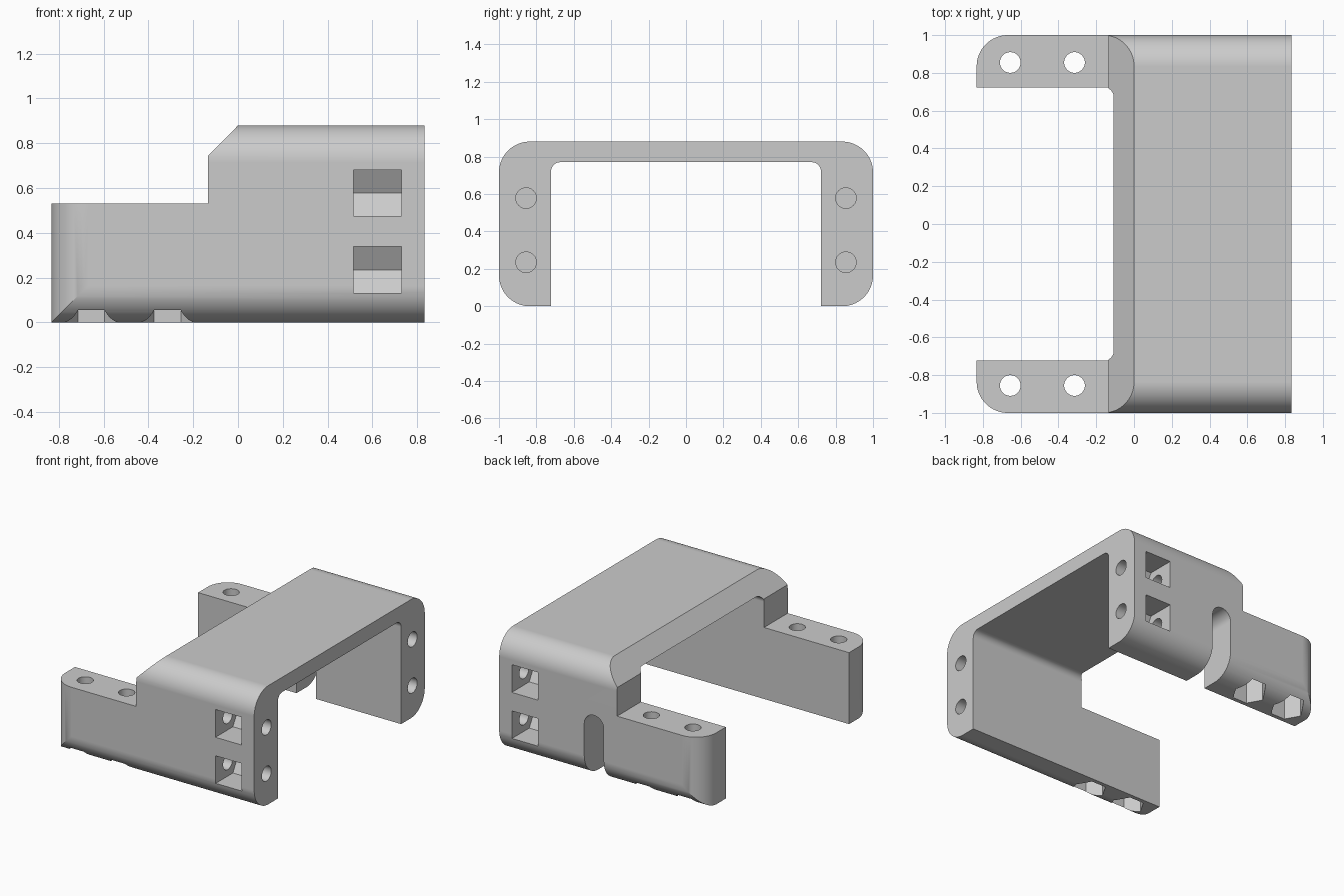
import bpy
import bmesh
import math
from mathutils import Vector

old = bpy.data.objects.get("Cube")
if old:
    bpy.data.objects.remove(old, do_unlink=True)

HALF_L = 0.833      # half length along x
TOP = 0.88          # overall height
INNER = 0.722       # inner face of the side walls
ROUND = 0.165       # outer corner radius
BOLT_Y = 0.855      # bolt line inside each wall
BOLT_R = 0.055
NUT_R = 0.119

grey = bpy.data.materials.new("light grey")
grey.use_nodes = True
COLOUR = (0.6, 0.6, 0.6, 1)
grey.diffuse_color = COLOUR
grey.node_tree.nodes["Principled BSDF"].inputs["Base Color"].default_value = COLOUR


def rounded(corners, steps=16):
    """Outline from (u, v, radius) corners, each right angle filleted by its radius."""
    out = []
    for i, (u, v, r) in enumerate(corners):
        p = Vector((u, v))
        if r == 0:
            out.append(p)
            continue
        a = (Vector(corners[i - 1][:2]) - p).normalized() * r
        b = (Vector(corners[(i + 1) % len(corners)][:2]) - p).normalized() * r
        centre = p + a + b
        for k in range(steps + 1):
            t = k / steps * math.pi / 2
            out.append(centre - b * math.cos(t) - a * math.sin(t))
    return out


def ring(u, v, r, n, turn=0.0):
    return [Vector((u + r * math.cos(turn + math.tau * k / n),
                    v + r * math.sin(turn + math.tau * k / n))) for k in range(n)]


def prism(name, outline, axis, lo, hi):
    """Extrude a flat outline along x, y or z."""
    place = {"x": lambda p, w: (w, p[0], p[1]),
             "y": lambda p, w: (p[0], w, p[1]),
             "z": lambda p, w: (p[0], p[1], w)}[axis]
    bm = bmesh.new()
    low = [bm.verts.new(place(p, lo)) for p in outline]
    high = [bm.verts.new(place(p, hi)) for p in outline]
    bm.faces.new(low)
    bm.faces.new(high)
    for i in range(len(outline)):
        bm.faces.new((low[i - 1], low[i], high[i], high[i - 1]))
    bmesh.ops.recalc_face_normals(bm, faces=bm.faces)
    mesh = bpy.data.meshes.new(name)
    bm.to_mesh(mesh)
    bm.free()
    mesh.materials.append(grey)
    obj = bpy.data.objects.new(name, mesh)
    bpy.context.collection.objects.link(obj)
    return obj


def combine(body, tool, operation):
    mod = body.modifiers.new(operation.lower(), "BOOLEAN")
    mod.operation = operation
    mod.solver = "EXACT"
    mod.object = tool
    bpy.context.view_layer.objects.active = body
    bpy.ops.object.modifier_apply(modifier=mod.name)
    bpy.data.objects.remove(tool, do_unlink=True)


# Arch section running the full length
section = rounded([(-1, 0, ROUND), (-1, TOP, ROUND), (1, TOP, ROUND), (1, 0, ROUND),
                   (INNER, 0, 0), (INNER, 0.77, 0.05), (-INNER, 0.77, 0.05), (-INNER, 0, 0)])
bracket = prism("bracket", section, "x", -1, HALF_L)

# Side outline: low arms, step and chamfered bridge
side = [(-1.2, -0.2), (1.2, -0.2), (1.2, 1.2), (0.315, 1.2),
        (-0.135, 0.742), (-0.135, 0.53), (-1.2, 0.53)]
combine(bracket, prism("side_outline", side, "y", -1.2, 1.2), "INTERSECT")

# Plan outline: rounded arm ends
plan = rounded([(-HALF_L, -1, ROUND), (1.2, -1, 0), (1.2, 1, 0), (-HALF_L, 1, ROUND)])
combine(bracket, prism("plan_outline", plan, "z", -0.2, 1.2), "INTERSECT")

for s in (-1, 1):
    y = s * BOLT_Y
    # Upright bolt holes with hexagonal nut recesses below
    for x in (-0.655, -0.315):
        combine(bracket, prism("nut_recess", ring(x, y, NUT_R, 6), "z", -0.1, 0.21), "DIFFERENCE")
        combine(bracket, prism("arm_hole", ring(x, y, BOLT_R, 32), "z", -0.1, 0.7), "DIFFERENCE")
    # Lengthwise bolt holes with nut slots opening outward
    for z in (0.235, 0.578):
        flat = NUT_R * math.cos(math.pi / 6)
        pocket = [(s * 1.1, z - flat), (s * 1.1, z + flat), (y - s * NUT_R / 2, z + flat),
                  (y - s * NUT_R, z), (y - s * NUT_R / 2, z - flat)]
        combine(bracket, prism("nut_slot", pocket, "x", 0.515, 0.73), "DIFFERENCE")
        combine(bracket, prism("end_hole", ring(y, z, BOLT_R, 32), "x", 0.3, 1), "DIFFERENCE")

# Round-topped cable slot through the back wall
cable = rounded([(-0.025, -0.1, 0), (-0.025, 0.485, 0.08), (0.135, 0.485, 0.08), (0.135, -0.1, 0)])
del cable[17]
combine(bracket, prism("cable_slot", cable, "y", 0.6, 1.1), "DIFFERENCE")

# Smooth fillets, crisp edges
bpy.ops.object.select_all(action="DESELECT")
bracket.select_set(True)
bpy.context.view_layer.objects.active = bracket
bpy.ops.object.shade_smooth_by_angle(angle=math.radians(25))
weighted = bracket.modifiers.new("flat_sides", "WEIGHTED_NORMAL")
weighted.keep_sharp = True
